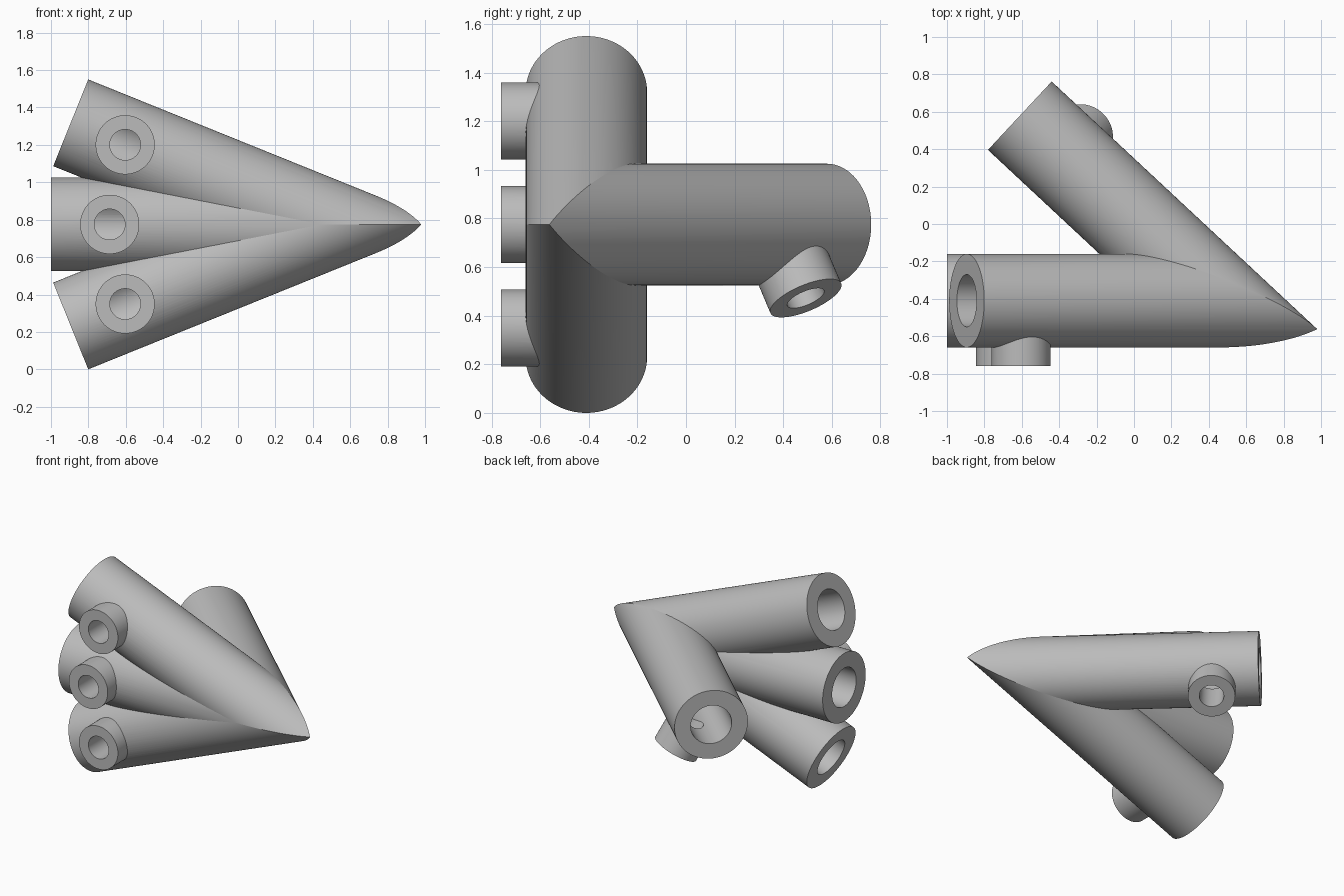
import bpy, bmesh
from math import sin, cos, radians
from mathutils import Vector

if "Cube" in bpy.data.objects:
    bpy.data.objects.remove(bpy.data.objects["Cube"], do_unlink=True)

HUB = Vector((0.45, -0.41, 0.775))     # point where all tube axes meet
LENGTH, RADIUS, BORE = 1.45, 0.25, 0.14
PORT_AT, PORT_REACH, PORT_R, PORT_BORE = 1.136, 0.35, 0.158, 0.082
A, B, T = radians(22), radians(43), radians(30)

front = Vector((0, -1, 0))
# name: (axis direction away from the hub, direction of the side port)
TUBES = {
    "upper_tube": (Vector((-cos(A), 0, sin(A))), front),
    "middle_tube": (Vector((-1, 0, 0)), front),
    "lower_tube": (Vector((-cos(A), 0, -sin(A))), front),
    "rear_tube": (Vector((-cos(B), sin(B), 0)),
                  Vector((sin(B) * sin(T), cos(B) * sin(T), -cos(T)))),
}

metal = bpy.data.materials.new("plain grey")
metal.use_nodes = True
grey = (0.5, 0.5, 0.5, 1)
metal.diffuse_color = grey
metal.node_tree.nodes["Principled BSDF"].inputs["Base Color"].default_value = grey


def rod(name, start, end, radius, planes=()):
    """Closed cylinder between two points, trimmed by planes through the hub."""
    bm = bmesh.new()
    bmesh.ops.create_cone(bm, cap_ends=True, segments=96, radius1=radius,
                          radius2=radius, depth=(end - start).length)
    turn = (end - start).to_track_quat('Z', 'Y').to_matrix().to_4x4()
    bm.transform(turn)
    bmesh.ops.translate(bm, verts=bm.verts, vec=(start + end) / 2)
    for normal in planes:
        bmesh.ops.bisect_plane(bm, geom=bm.verts[:] + bm.edges[:] + bm.faces[:],
                               dist=1e-5, plane_co=HUB, plane_no=normal,
                               clear_inner=True)
        rim = [e for e in bm.edges if e.is_boundary]
        bmesh.ops.holes_fill(bm, edges=rim, sides=0)
    bmesh.ops.recalc_face_normals(bm, faces=bm.faces)
    mesh = bpy.data.meshes.new(name)
    bm.to_mesh(mesh)
    bm.free()
    mesh.materials.append(metal)
    obj = bpy.data.objects.new(name, mesh)
    bpy.context.collection.objects.link(obj)
    return obj


def combine(obj, tool, operation):
    mod = obj.modifiers.new(operation.lower(), 'BOOLEAN')
    mod.operation, mod.object, mod.solver = operation, tool, 'EXACT'
    tool.hide_render = True


# Bores shared by every tube
bores = [rod("bore_cutter", HUB, HUB + d * (LENGTH + 0.05), BORE)
         for d, _ in TUBES.values()]
helpers = list(bores)
built = []

# Mitred tubes, each with a hollow side port
for name, (d, side) in TUBES.items():
    planes = [(d - other).normalized() for other, _ in TUBES.values() if other != d]
    tube = rod(name, HUB - d * 0.9, HUB + d * LENGTH, RADIUS, planes)
    base = HUB + d * PORT_AT
    port = rod("port_helper", base, base + side * PORT_REACH, PORT_R)
    hole = rod("port_cutter", base, base + side * (PORT_REACH + 0.05), PORT_BORE)
    helpers += [port, hole]
    combine(tube, port, 'UNION')
    for cutter in bores + [hole]:
        combine(tube, cutter, 'DIFFERENCE')
    built.append((tube, planes))

# Bake the cuts and drop the hidden walls between neighbouring tubes
bpy.context.view_layer.update()
graph = bpy.context.evaluated_depsgraph_get()
baked = [bpy.data.meshes.new_from_object(t.evaluated_get(graph)) for t, _ in built]
for (tube, planes), mesh in zip(built, baked):
    tube.modifiers.clear()
    bm = bmesh.new()
    bm.from_mesh(mesh)
    walls = [f for f in bm.faces
             if any(all(abs((v.co - HUB).dot(n)) < 1e-4 for v in f.verts)
                    and abs(f.normal.dot(n)) > 0.99 for n in planes)]
    bmesh.ops.delete(bm, geom=walls, context='FACES')
    bm.to_mesh(mesh)
    bm.free()
    tube.data = mesh
for helper in helpers:
    bpy.data.objects.remove(helper, do_unlink=True)

bpy.ops.object.select_all(action='DESELECT')
for tube, _ in built:
    tube.select_set(True)
    bpy.context.view_layer.objects.active = tube
bpy.ops.object.shade_smooth_by_angle(angle=radians(30))
